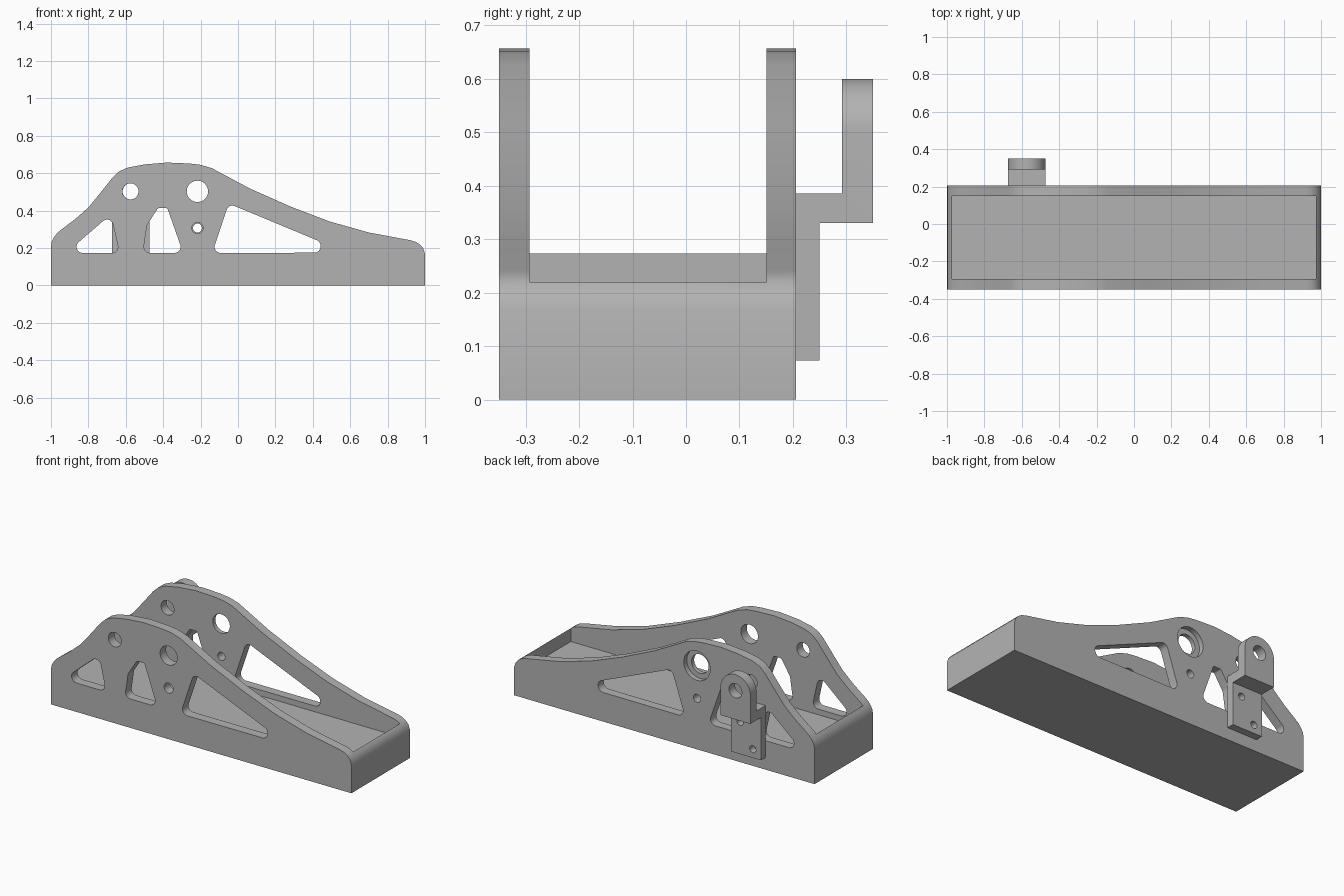
import bpy, bmesh, math
from mathutils import Vector
from mathutils.geometry import convex_hull_2d

if "Cube" in bpy.data.objects:
    bpy.data.objects.remove(bpy.data.objects["Cube"], do_unlink=True)

grey = bpy.data.materials.new("plain_grey")
grey.use_nodes = True
COLOUR = (0.45, 0.45, 0.45, 1)
grey.diffuse_color = COLOUR
grey.node_tree.nodes["Principled BSDF"].inputs["Base Color"].default_value = COLOUR


def prism(name, outline, start, end, axis="y"):
    """Extrude a closed outline: (x, z) along y, or (y, z) along x."""
    bm = bmesh.new()
    place = (lambda u, v, d: (u, d, v)) if axis == "y" else (lambda u, v, d: (d, u, v))
    face = bm.faces.new([bm.verts.new(place(u, v, start)) for u, v in outline])
    out = bmesh.ops.extrude_face_region(bm, geom=[face], use_keep_orig=True)
    moved = [g for g in out["geom"] if isinstance(g, bmesh.types.BMVert)]
    bmesh.ops.translate(bm, verts=moved, vec=Vector(place(0, 0, end - start)))
    bmesh.ops.recalc_face_normals(bm, faces=bm.faces[:])
    mesh = bpy.data.meshes.new(name)
    bm.to_mesh(mesh)
    bm.free()
    mesh.materials.append(grey)
    obj = bpy.data.objects.new(name, mesh)
    bpy.context.scene.collection.objects.link(obj)
    return obj


def hull(*circles, steps=40):
    """Outline stretched around circles given as (x, z, radius)."""
    pts = [Vector((x + r * math.cos(i * math.tau / steps),
                   z + r * math.sin(i * math.tau / steps)))
           for x, z, r in circles for i in range(steps)]
    return [pts[i] for i in convex_hull_2d(pts)]


def carve(target, cutter, operation="DIFFERENCE"):
    """Apply a boolean and discard the cutter."""
    mod = target.modifiers.new("carve", "BOOLEAN")
    mod.operation, mod.object, mod.solver = operation, cutter, "EXACT"
    bpy.context.view_layer.update()
    graph = bpy.context.evaluated_depsgraph_get()
    mesh = bpy.data.meshes.new_from_object(target.evaluated_get(graph))
    target.modifiers.clear()
    target.data = mesh
    bpy.data.objects.remove(cutter, do_unlink=True)


def finish(obj):
    bpy.ops.object.select_all(action="DESELECT")
    obj.select_set(True)
    bpy.context.view_layer.objects.active = obj
    bpy.ops.object.shade_smooth_by_angle(angle=math.radians(30))


FRONT, BACK = -0.35, 0.206

# Body: side silhouette extruded across the width
silhouette = [
    (-1, 0), (-1, .21), (-.996, .235), (-.985, .257), (-.965, .282), (-.94, .302),
    (-.87, .355), (-.80, .417), (-.74, .49), (-.67, .578), (-.635, .61), (-.59, .63),
    (-.50, .647), (-.38, .657), (-.26, .652), (-.20, .645), (-.14, .627),
    (.06, .52), (.28, .422), (.49, .342), (.70, .283), (.92, .242),
    (.95, .233), (.972, .22), (.99, .2), (1, .17), (1, 0)]
body = prism("body", silhouette, FRONT, BACK)

# Open tray between the two side walls
tray = [(-.972, .14), (.972, .14), (.972, 1), (-.972, 1)]
carve(body, prism("tray_cutter", tray, -.293, .151))

# Rounded windows and round holes through both walls
openings = [
    hull((-.83, .207, .033), (-.70, .319, .033), (-.675, .207, .033)),
    hull((-.47, .207, .033), (-.34, .207, .033), (-.455, .31, .033),
         (-.42, .4, .014), (-.388, .4, .014)),
    hull((-.092, .207, .033), (-.03, .395, .032), (.407, .21, .035)),
    hull((-.575, .503, .043)),
    hull((-.217, .503, .057)),
    hull((-.217, .307, .024)),
]
for outline in openings:
    carve(body, prism("opening_cutter", outline, -.45, .3))

# Wider pin hole in the front wall and bearing recess in the back wall
carve(body, prism("pin_cutter", hull((-.217, .307, .03)), -.45, -.2))
carve(body, prism("recess_cutter", hull((-.217, .503, .088)), .176, .3))
finish(body)

# Bracket: stepped plate with a rounded lug on the back wall
LEFT, RIGHT, MID = -.674, -.474, -.574
step = [(BACK, .073), (.25, .073), (.25, .33), (.35, .33),
        (.35, .6), (.292, .6), (.292, .386), (BACK, .386)]
bracket = prism("bracket", step, LEFT, RIGHT, axis="x")
lug = hull((MID, .5, .1)) 
lug_outline = [(LEFT, 0), (RIGHT, 0)] + [
    (MID + .1 * math.cos(i * math.pi / 24), .5 + .1 * math.sin(i * math.pi / 24))
    for i in range(25)]
carve(bracket, prism("lug_shape", lug_outline, .1, .5), "INTERSECT")

# Lug hole and the two bolt holes
for x, z, r in ((MID, .503, .043), (-.62, .125, .021), (-.535, .267, .021)):
    carve(bracket, prism("bolt_cutter", hull((x, z, r)), .1, .5))
finish(bracket)
